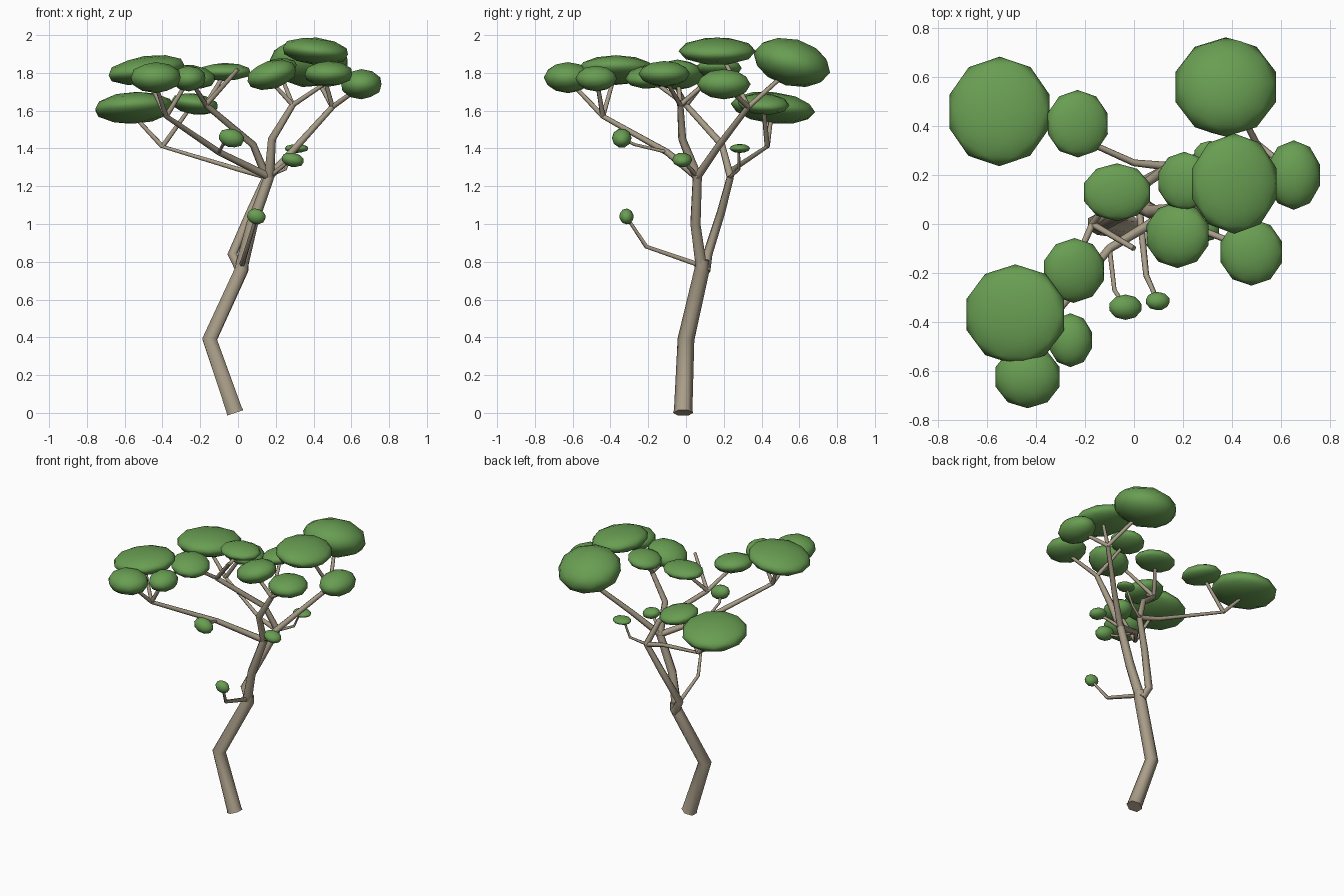
import bpy
import math

cube = bpy.data.objects.get("Cube")
if cube:
    bpy.data.objects.remove(cube, do_unlink=True)


def make_material(name, rgb):
    mat = bpy.data.materials.new(name)
    mat.use_nodes = True
    mat.diffuse_color = (*rgb, 1)
    bsdf = mat.node_tree.nodes["Principled BSDF"]
    bsdf.inputs["Base Color"].default_value = (*rgb, 1)
    bsdf.inputs["Roughness"].default_value = 0.9
    return mat


bark = make_material("bark_tan", (0.40, 0.34, 0.25))
leaf = make_material("leaf_green", (0.14, 0.34, 0.085))


def select_only(obj):
    bpy.ops.object.select_all(action='DESELECT')
    obj.select_set(True)
    bpy.context.view_layer.objects.active = obj


def limb(name, r_start, r_end, *points):
    """Tapered six-sided tube through the points."""
    curve = bpy.data.curves.new(name, 'CURVE')
    curve.dimensions = '3D'
    curve.bevel_depth = 1
    curve.bevel_resolution = 1
    curve.use_fill_caps = True
    spline = curve.splines.new('POLY')
    spline.points.add(len(points) - 1)
    for i, (point, co) in enumerate(zip(spline.points, points)):
        point.co = (*co, 1)
        point.radius = r_start + (r_end - r_start) * i / (len(points) - 1)
    obj = bpy.data.objects.new(name, curve)
    bpy.context.collection.objects.link(obj)
    curve.materials.append(bark)
    select_only(obj)
    bpy.ops.object.convert(target='MESH')
    bpy.ops.object.shade_smooth_by_angle(angle=math.radians(62))


def clump(name, centre, size, tilt_x=0, tilt_y=0):
    """Flattened leaf mass, tilted in degrees."""
    bpy.ops.mesh.primitive_ico_sphere_add(
        subdivisions=2, radius=1, location=centre,
        rotation=(math.radians(tilt_x), math.radians(tilt_y), 0))
    obj = bpy.context.object
    obj.name = name
    obj.scale = size
    obj.data.materials.append(leaf)
    bpy.ops.object.shade_smooth_by_angle(angle=math.radians(50))


# Trunk and its fork
fork = (0.02, 0.08, 0.78)
front_top = (0.165, 0.06, 1.25)
back_top = (0.15, 0.235, 1.25)
limb("trunk", 0.053, 0.036, (-0.015, -0.015, 0), (-0.02, -0.015, 0.015),
     (-0.15, 0, 0.39), (0.02, 0.085, 0.76), (0.025, 0.085, 0.81))
limb("front_limb", 0.034, 0.027, fork, (0.075, 0.05, 1.0), front_top)
limb("back_limb", 0.03, 0.02, (0.02, 0.1, 0.75), (-0.03, 0.115, 0.84),
     (0.065, 0.185, 1.06), back_top)
limb("low_twig", 0.015, 0.009, fork, (0.05, -0.21, 0.88), (0.095, -0.31, 1.03))

# Boughs, each ending in a node that splits into twigs
centre_node = (0.29, -0.03, 1.63)
right_node = (0.5, 0.33, 1.62)
left_node = (-0.17, 0, 1.63)
front_node = (-0.38, -0.44, 1.57)
back_node = (-0.4, 0.43, 1.41)
bend = (-0.1, -0.1, 1.38)
limb("centre_bough", 0.027, 0.017, front_top, (0.18, -0.02, 1.45), centre_node)
limb("right_bough", 0.022, 0.015, front_top, (0.31, 0.17, 1.41), right_node)
limb("left_bough", 0.022, 0.016, back_top, (0.08, 0.19, 1.42), left_node)
limb("front_bough", 0.022, 0.013, front_top, bend, front_node)
limb("back_bough", 0.018, 0.01, back_top, (0, 0.25, 1.29), back_node)

twigs = [
    (centre_node, (0.18, -0.04, 1.75)),
    (centre_node, (0.47, -0.1, 1.75)),
    (centre_node, (0.23, 0.14, 1.78)),
    (right_node, (0.4, 0.53, 1.8)),
    (right_node, (0.64, 0.22, 1.72)),
    (right_node, (0.43, 0.2, 1.87)),
    (left_node, (0, -0.1, 1.82)),
    (left_node, (-0.08, 0.12, 1.78)),
    (left_node, (-0.25, -0.18, 1.76)),
    (front_node, (-0.48, -0.38, 1.78)),
    (front_node, (-0.44, -0.61, 1.75)),
    (front_node, (-0.27, -0.47, 1.75)),
    (back_node, (-0.54, 0.45, 1.56)),
    (back_node, (-0.25, 0.41, 1.62)),
]
for start, end in twigs:
    limb("twig", 0.014, 0.011, start, end)
limb("front_sprig", 0.01, 0.008, bend, (-0.08, -0.27, 1.42), (-0.035, -0.34, 1.45))
limb("side_sprig", 0.012, 0.009, front_top, (0.28, -0.02, 1.34))
limb("back_sprig", 0.01, 0.007, back_top, (0.25, 0.28, 1.29), (0.3, 0.28, 1.4))

# Leaf clumps: centre, half sizes, tilts
clump("back_left_canopy", (-0.55, 0.46, 1.615), (0.215, 0.225, 0.083), -6, -3)
clump("back_small_canopy", (-0.23, 0.41, 1.635), (0.13, 0.138, 0.055), -3, 8)
clump("back_right_canopy", (0.375, 0.56, 1.855), (0.215, 0.21, 0.125), -15)
clump("top_canopy", (0.41, 0.165, 1.915), (0.182, 0.205, 0.072), 0, 6)
clump("far_right_canopy", (0.653, 0.2, 1.74), (0.112, 0.142, 0.08))
clump("front_right_canopy", (0.48, -0.115, 1.795), (0.132, 0.137, 0.068))
clump("centre_canopy", (0.178, -0.045, 1.79), (0.138, 0.135, 0.075), 0, -15)
clump("inner_canopy", (0.205, 0.175, 1.825), (0.112, 0.12, 0.05), 0, -10)
clump("middle_canopy", (-0.07, 0.13, 1.805), (0.142, 0.118, 0.048))
clump("left_canopy", (-0.245, -0.19, 1.78), (0.13, 0.133, 0.062), 5, 8)
clump("front_left_canopy", (-0.485, -0.37, 1.815), (0.212, 0.205, 0.075), 0, -8)
clump("front_canopy", (-0.435, -0.625, 1.775), (0.138, 0.128, 0.082))
clump("front_small_canopy", (-0.26, -0.475, 1.77), (0.092, 0.11, 0.068))
clump("front_tuft", (-0.035, -0.34, 1.455), (0.07, 0.052, 0.05), 0, 15)
clump("low_tuft", (0.097, -0.315, 1.04), (0.051, 0.038, 0.042), 15, 15)
clump("side_tuft", (0.29, -0.02, 1.34), (0.062, 0.053, 0.038), 0, 12)
clump("back_tuft", (0.31, 0.285, 1.4), (0.065, 0.055, 0.024))
